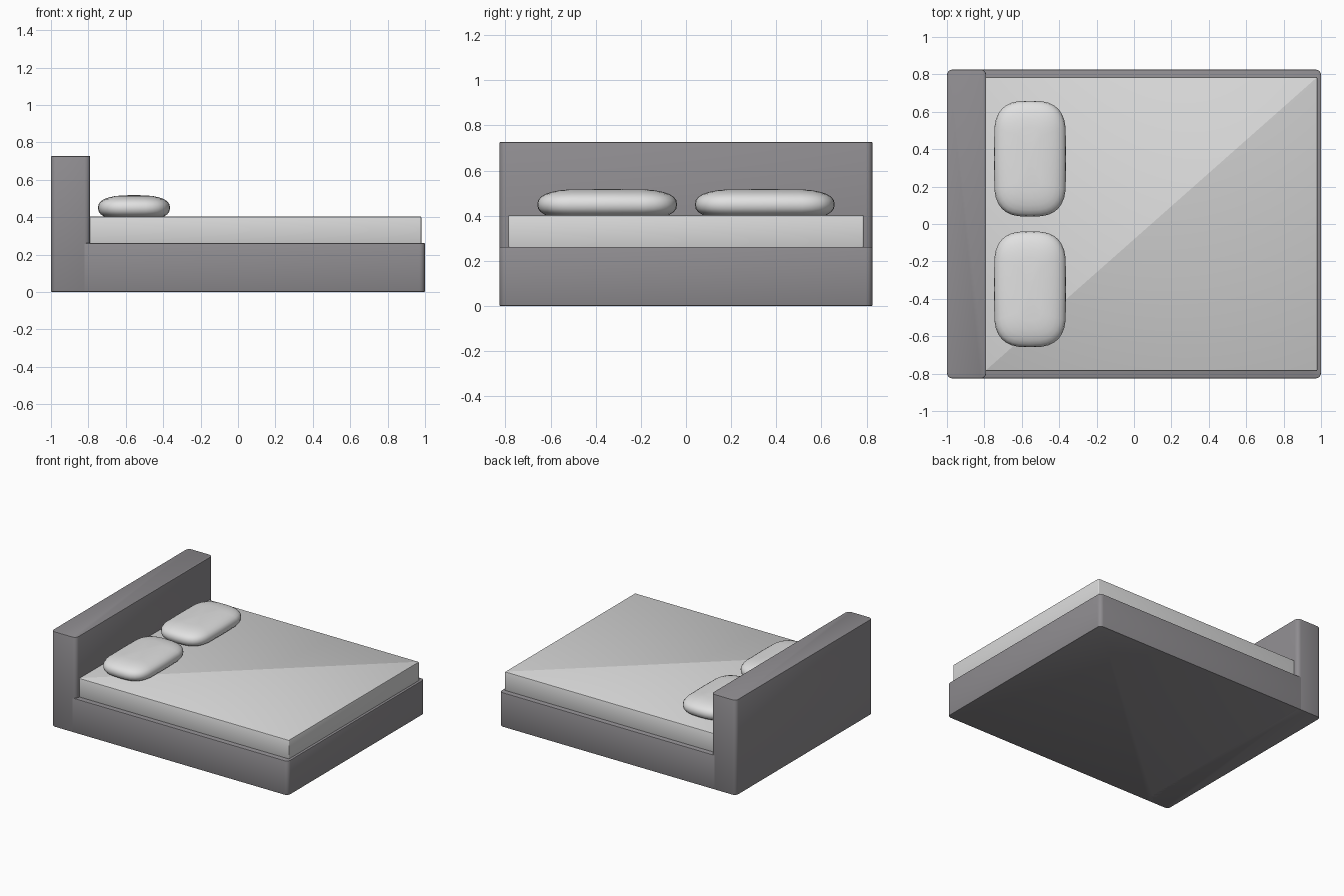
import bpy, bmesh, math

if "Cube" in bpy.data.objects:
    bpy.data.objects.remove(bpy.data.objects["Cube"])


def material(name, rgb):
    m = bpy.data.materials.new(name)
    m.use_nodes = True
    m.diffuse_color = (*rgb, 1)
    m.node_tree.nodes["Principled BSDF"].inputs["Base Color"].default_value = (*rgb, 1)
    return m


frame_grey = material("frame grey", (0.275, 0.265, 0.28))
mattress_white = material("mattress white", (0.7, 0.7, 0.7))
pillow_white = material("pillow white", (0.75, 0.75, 0.75))


def finish(name, bm, mat, angle):
    mesh = bpy.data.meshes.new(name)
    bm.to_mesh(mesh)
    bm.free()
    mesh.materials.append(mat)
    obj = bpy.data.objects.new(name, mesh)
    bpy.context.collection.objects.link(obj)
    bpy.ops.object.select_all(action="DESELECT")
    obj.select_set(True)
    bpy.context.view_layer.objects.active = obj
    bpy.ops.object.shade_smooth_by_angle(angle=math.radians(angle))
    return obj


def box(name, low, high, mat, corner, edge):
    """Box with rounded upright corners and a fine bevel on the other edges."""
    bm = bmesh.new()
    bmesh.ops.create_cube(bm, size=1)
    for v in bm.verts:
        v.co = [l if c < 0 else h for c, l, h in zip(v.co, low, high)]
    upright = [e for e in bm.edges if abs(e.verts[0].co.z - e.verts[1].co.z) > 0.01]
    bmesh.ops.bevel(bm, geom=upright, offset=corner, segments=4, profile=0.5, affect="EDGES")
    rims = [e for e in bm.edges if abs(e.verts[0].co.z - e.verts[1].co.z) < 0.001]
    bmesh.ops.bevel(bm, geom=rims, offset=edge, segments=2, profile=0.5, affect="EDGES")
    return finish(name, bm, mat, 40)


def power(c, n):
    return math.copysign(abs(c) ** (2 / n), c) if abs(c) > 1e-6 else 0


def pillow(name, centre, half, straight):
    """Soft rounded cushion with a straight middle section along y."""
    bm = bmesh.new()
    rings, sides = 14, 32
    bmesh.ops.create_uvsphere(bm, u_segments=sides, v_segments=rings, radius=1)
    for v in bm.verts:
        x, y, z = v.co
        flat = math.hypot(x, y)
        spread = power(flat, 2.7)
        px = spread * power(x / flat, 2.9) if flat > 1e-5 else 0
        py = spread * power(y / flat, 2.9) if flat > 1e-5 else 0
        shift = math.copysign(straight, py) if abs(py) > 1e-4 else 0
        v.co = (centre[0] + half[0] * px,
                centre[1] + (half[1] - straight) * py + shift,
                centre[2] + half[2] * power(z, 2.4))
    return finish(name, bm, pillow_white, 60)


# Bed frame: base runs into the full-height headboard
box("headboard", (-1, -0.826, 0), (-0.79, 0.826, 0.727), frame_grey, 0.03, 0.005)
box("bed_base", (-0.85, -0.826, 0), (1, 0.826, 0.262), frame_grey, 0.03, 0.005)

# Mattress
box("mattress", (-0.795, -0.786, 0.25), (0.98, 0.786, 0.404), mattress_white, 0.006, 0.006)

# Pillows
for side, name in ((1, "left_pillow"), (-1, "right_pillow")):
    pillow(name, (-0.556, side * 0.349, 0.45), (0.193, 0.31, 0.068), 0.1)
